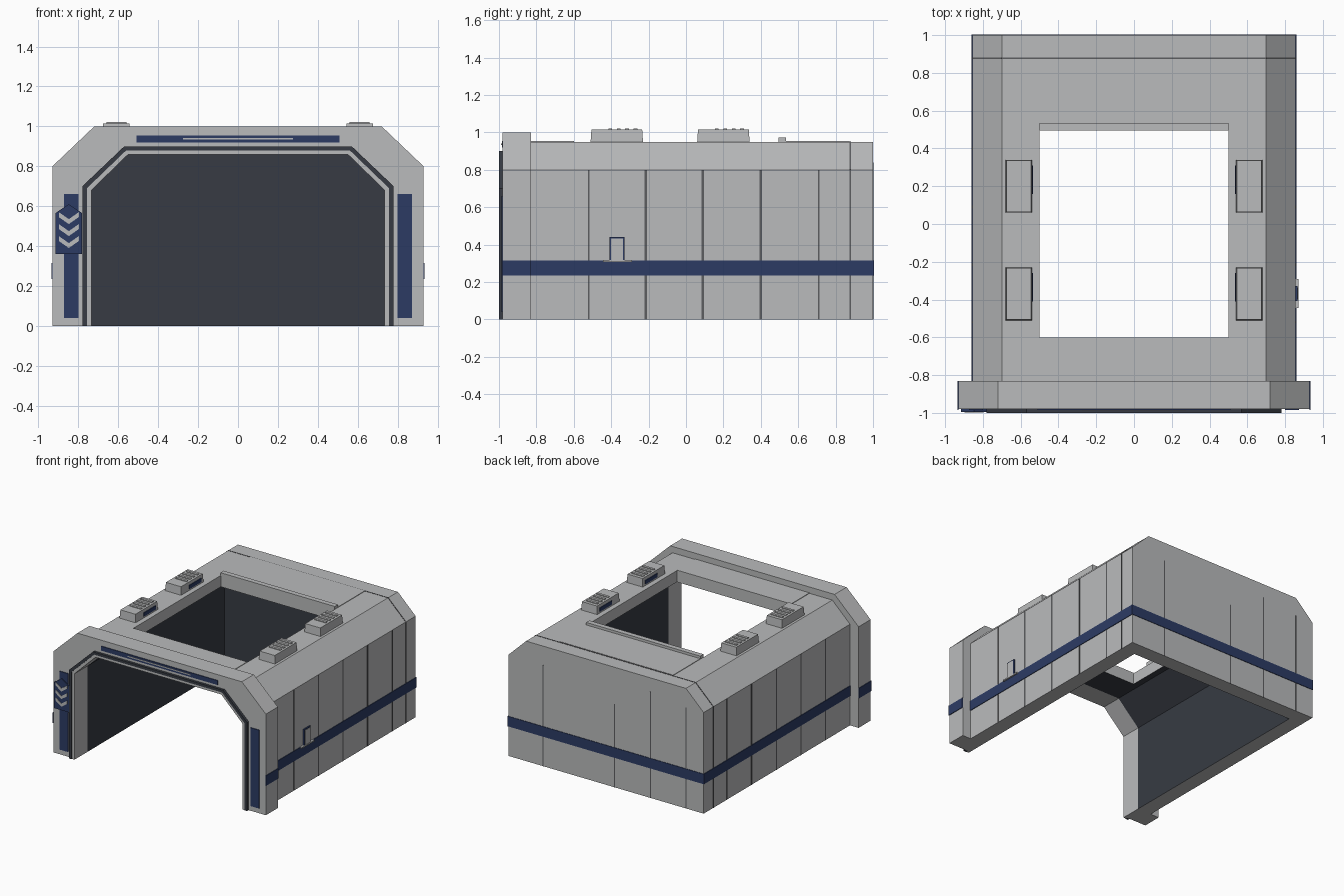
import bpy
import bmesh

cube = bpy.data.objects.get("Cube")
if cube:
    bpy.data.objects.remove(cube, do_unlink=True)


def material(name, hex_code):
    srgb = [int(hex_code[i:i + 2], 16) / 255 for i in (0, 2, 4)]
    lin = [((c + 0.055) / 1.055) ** 2.4 for c in srgb]
    m = bpy.data.materials.new(name)
    m.use_nodes = True
    m.diffuse_color = (*lin, 1)
    m.node_tree.nodes["Principled BSDF"].inputs["Base Color"].default_value = (*lin, 1)
    return m


GREY = material("light grey panel", "BABBBC")
DARK = material("dark slate lining", "373B43")
NAVY = material("navy paint", "2C3B64")
SEAM = material("seam grey", "5C5D60")


def prism(name, pts, y0, y1, mat):
    """Extrude an x-z outline from y0 to y1."""
    bm = bmesh.new()
    front = bm.faces.new([bm.verts.new((x, y0, z)) for x, z in pts])
    out = bmesh.ops.extrude_face_region(bm, geom=[front])["geom"]
    for v in out:
        if isinstance(v, bmesh.types.BMVert):
            v.co.y = y1
    bmesh.ops.recalc_face_normals(bm, faces=bm.faces)
    mesh = bpy.data.meshes.new(name)
    bm.to_mesh(mesh)
    bm.free()
    mesh.materials.append(mat)
    ob = bpy.data.objects.new(name, mesh)
    bpy.context.scene.collection.objects.link(ob)
    return ob


def box(name, x0, x1, y0, y1, z0, z1, mat):
    return prism(name, [(x0, z0), (x1, z0), (x1, z1), (x0, z1)], y0, y1, mat)


def outline(w, shoulder, top_w, top):
    """Chamfered arch from left foot to right foot."""
    return [(-w, 0), (-w, shoulder), (-top_w, top), (top_w, top), (w, shoulder), (w, 0)]


def arch(name, outer, inner, y0, y1, mat):
    return prism(name, outer + inner[::-1], y0, y1, mat)


BODY = outline(0.855, 0.80, 0.70, 0.95)
FRAME = outline(0.93, 0.80, 0.72, 1.0)
INNER = outline(0.735, 0.68, 0.55, 0.86)
LINE = outline(0.757, 0.69, 0.56, 0.88)
TRIM = outline(0.78, 0.70, 0.57, 0.90)

# Main shell with roof opening
shell = arch("main_shell", BODY, INNER, -0.83, 0.88, GREY)
cutter = box("roof_cutter", -0.5, 0.5, -0.6, 0.5, 0.8, 1.1, GREY)
cutter.hide_render = True
mod = shell.modifiers.new("roof_opening", 'BOOLEAN')
mod.operation = 'DIFFERENCE'
mod.solver = 'EXACT'
mod.object = cutter
bpy.context.view_layer.objects.active = shell
bpy.ops.object.modifier_apply(modifier=mod.name)
bpy.data.objects.remove(cutter, do_unlink=True)

# Dark lining: faces that look inward, except the opening's own edges
shell.data.materials.clear()
shell.data.materials.append(GREY)
shell.data.materials.append(DARK)
for f in shell.data.polygons:
    n, c = f.normal, f.center
    side = abs(n.x) > 0.3 and n.x * c.x < 0 and abs(c.x) > 0.52
    ceiling = n.z < -0.5 and c.z > 0.5
    f.material_index = 1 if side or ceiling else 0

# Back wall, lined on its inner face
back = prism("back_wall", BODY, 0.88, 1.0, GREY)
back.data.materials.append(DARK)
for f in back.data.polygons:
    f.material_index = 1 if f.normal.y < -0.9 else 0
arch("back_wall_seam", outline(0.857, 0.801, 0.701, 0.952), BODY, 0.874, 0.882, SEAM)

# Front frame and doorway trim
arch("front_frame", FRAME, INNER, -0.98, -0.83, GREY)
arch("door_trim", TRIM, LINE, -1.0, -0.98, DARK)
arch("door_trim_line", LINE, INNER, -0.995, -0.98, GREY)

# Header strip
box("header_strip", -0.51, 0.51, -0.985, -0.98, 0.92, 0.955, NAVY)
box("header_line", -0.275, 0.275, -0.988, -0.985, 0.934, 0.942, GREY)

for s, side in ((1, "left"), (-1, "right")):
    def sbox(name, xa, xb, *rest):
        return box(side + "_" + name, min(s * xa, s * xb), max(s * xa, s * xb), *rest)

    # Front post plates
    sbox("post_plate", 0.80, 0.873, -0.986, -0.98, 0.04, 0.66, NAVY)

    # Side stripe
    sbox("frame_stripe", 0.93, 0.935, -0.985, -0.83, 0.235, 0.315, NAVY)
    sbox("side_stripe", 0.855, 0.86, -0.83, 1.004, 0.235, 0.315, NAVY)

    # Wall panel seams
    for y in (-0.52, -0.215, 0.09, 0.40, 0.71):
        half = 0.007 if abs(y) < 0.45 else 0.004
        sbox("wall_seam", 0.855, 0.857, y - half, y + half, 0, 0.80, SEAM)

    # Roof vents, with a tapered top, slats and an inner slot
    for y in (-0.37, 0.20):
        vent = sbox("roof_vent", 0.54, 0.68, y - 0.14, y + 0.14, 0.95, 1.015, GREY)
        for v in vent.data.vertices:
            if v.co.z > 1:
                v.co.x += (s * 0.61 - v.co.x) * 0.06
                v.co.y += (y - v.co.y) * 0.03
        sbox("vent_slot", 0.536, 0.541, y - 0.04, y + 0.11, 0.962, 0.992, NAVY)
        for i in range(4):
            ys = y - 0.045 + i * 0.045
            sbox("vent_slat", 0.56, 0.66, ys, ys + 0.02, 1.015, 1.021, GREY)

# Back stripe and seams
box("back_stripe", -0.86, 0.86, 1.0, 1.004, 0.235, 0.315, NAVY)
for x, top in ((-0.70, 0.80), (-0.39, 0.84), (-0.075, 0.66), (0.55, 0.80)):
    box("back_seam", x - 0.004, x + 0.004, 1.0, 1.002, 0, top, SEAM)

# Roof panels and ridge bar
box("front_roof_panel", -0.5, 0.5, -0.83, -0.6, 0.95, 0.954, GREY)
box("rear_roof_panel", -0.5, 0.5, 0.535, 0.874, 0.95, 0.954, GREY)
box("roof_ridge_bar", -0.5, 0.5, 0.495, 0.535, 0.95, 0.974, GREY)

# Chevron sign
cx = -0.848
prism("sign_plate", [(cx - 0.067, 0.36), (cx + 0.067, 0.36), (cx + 0.067, 0.565),
                     (cx, 0.61), (cx - 0.067, 0.565)], -0.994, -0.98, NAVY)
for z in (0.57, 0.51, 0.45):
    prism("sign_chevron", [(cx - 0.05, z), (cx, z - 0.035), (cx + 0.05, z),
                           (cx + 0.05, z - 0.025), (cx, z - 0.06), (cx - 0.05, z - 0.025)],
          -0.998, -0.994, GREY)

# Side access panel
box("access_panel_rim", 0.855, 0.866, -0.408, -0.328, 0.315, 0.442, NAVY)
box("access_panel_face", 0.866, 0.869, -0.400, -0.336, 0.315, 0.434, GREY)
box("access_panel_sill", 0.855, 0.872, -0.445, -0.29, 0.307, 0.317, GREY)
